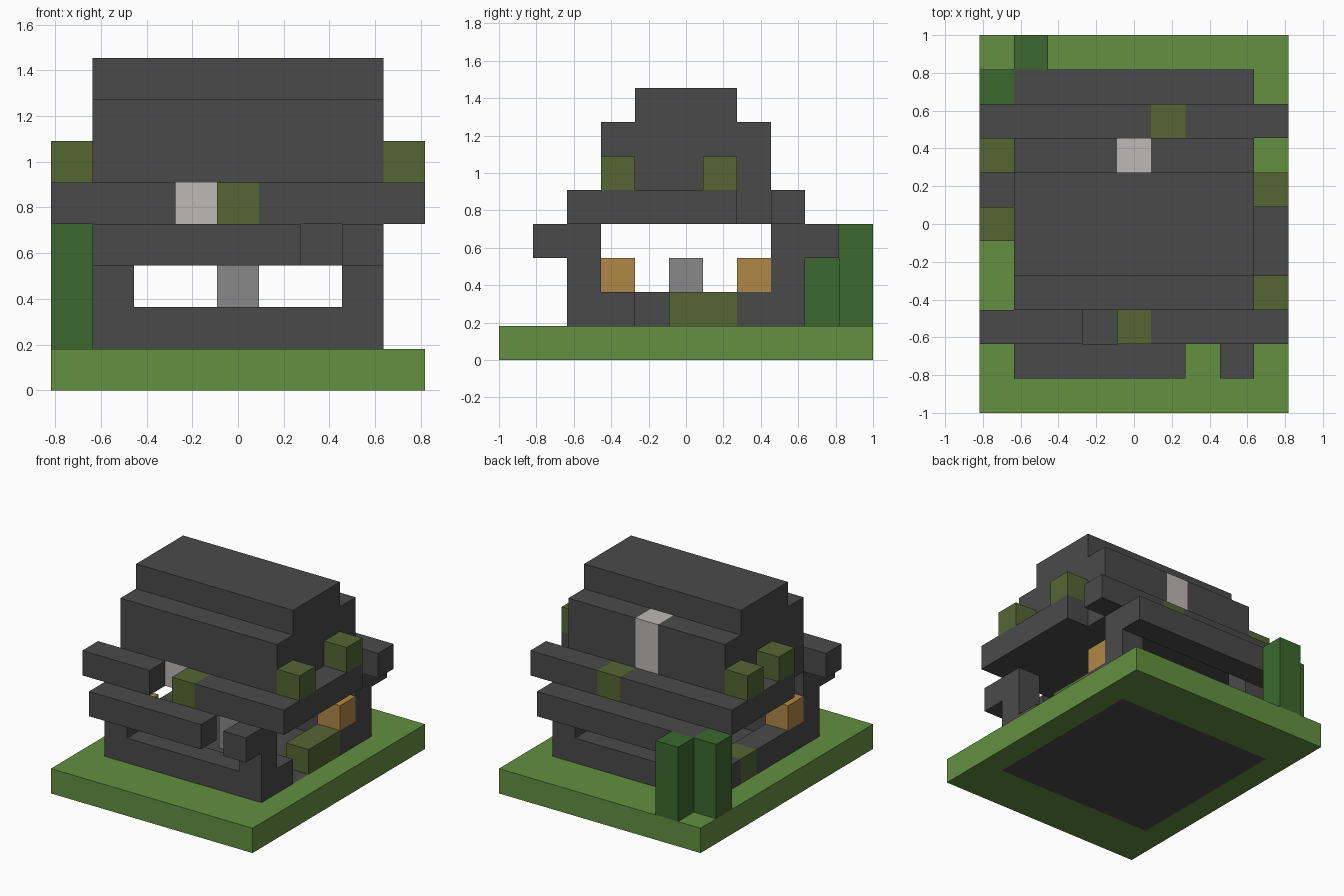
import bpy
import bmesh
from mathutils import Matrix, Vector

default_cube = bpy.data.objects.get("Cube")
if default_cube:
    bpy.data.objects.remove(default_cube, do_unlink=True)

# One block of the building grid; the grid is 9 wide, 11 deep
UNIT = 2 / 11
ORIGIN = Vector((-4.5, -5.5, 0))


def linear(channel):
    c = channel / 255
    return c / 12.92 if c <= 0.04045 else ((c + 0.055) / 1.055) ** 2.4


def material(name, *rgb):
    colour = [linear(c) for c in rgb] + [1]
    mat = bpy.data.materials.new(name)
    mat.diffuse_color = colour
    mat.use_nodes = True
    shader = next(n for n in mat.node_tree.nodes if n.type == "BSDF_PRINCIPLED")
    shader.inputs["Base Color"].default_value = colour
    return mat


stone = material("dark stone", 74, 74, 74)
grass = material("grass green", 98, 144, 64)
leaf = material("leaf green", 60, 105, 46)
moss = material("moss olive", 86, 102, 52)
pale = material("pale plaster", 188, 184, 183)
iron = material("iron grey", 136, 136, 136)
wood = material("warm wood", 176, 136, 70)


def part(name, mat, *boxes):
    """Join boxes given as (start corner, size in blocks) into one object."""
    bm = bmesh.new()
    for corner, size in boxes:
        size = Vector(size)
        centre = (ORIGIN + Vector(corner) + size / 2) * UNIT
        bmesh.ops.create_cube(
            bm, size=1,
            matrix=Matrix.Translation(centre) @ Matrix.Diagonal((*(size * UNIT), 1)))
    mesh = bpy.data.meshes.new(name)
    bm.to_mesh(mesh)
    bm.free()
    mesh.materials.append(mat)
    obj = bpy.data.objects.new(name, mesh)
    bpy.context.scene.collection.objects.link(obj)
    return obj


BLOCK = (1, 1, 1)

# Lawn border around the stone floor
part("lawn", grass,
     ((0, 0, 0), (9, 2, 1)), ((0, 9, 0), (9, 2, 1)),
     ((0, 2, 0), (1, 7, 1)), ((8, 2, 0), (1, 7, 1)))
part("floor", stone, ((1, 2, 0), (7, 7, 1)))

# Low walls, broken on the right side
for name, y in (("front", 2), ("back", 8)):
    part(name + "_low_wall", stone, ((1, y, 1), (7, 1, 1)))
part("left_side_low_wall", stone, ((1, 3, 1), (1, 3, 1)), ((1, 7, 1), BLOCK))
part("right_side_low_wall", stone, ((7, 3, 1), BLOCK), ((7, 7, 1), BLOCK))
part("mossy_wall_blocks", moss, ((7, 5, 1), (1, 2, 1)), ((1, 6, 1), BLOCK))

# Corner posts
for side, x in (("west", 1), ("east", 7)):
    for end, y in (("front", 2), ("back", 8)):
        part(f"{end}_{side}_post", stone, ((x, y, 2), (1, 1, 2)))

# Furnishings
part("wooden_crates", wood, ((1, 3, 2), BLOCK), ((7, 7, 2), BLOCK))
part("iron_pedestal", iron, ((4, 5, 1), (1, 1, 2)))

# Lowest eaves
part("front_lower_eave", stone, ((1, 1, 3), (5, 1, 1)), ((7, 1, 3), BLOCK))
part("back_lower_eave", stone, ((1, 9, 3), (7, 1, 1)))

# Upper eaves with a mossy block in each and a gap in front
part("front_upper_eave", stone, ((0, 2, 4), (3, 1, 1)), ((5, 2, 4), (4, 1, 1)))
part("back_upper_eave", stone, ((0, 8, 4), (5, 1, 1)), ((6, 8, 4), (3, 1, 1)))
part("mossy_eave_blocks", moss, ((4, 2, 4), BLOCK), ((5, 8, 4), BLOCK))

# Ceiling slab and its side ledges
part("ceiling", stone,
     ((1, 4, 4), (7, 4, 1)), ((1, 3, 4), (2, 1, 1)), ((4, 3, 4), (4, 1, 1)))
part("left_side_ledge", stone, ((0, 5, 4), (1, 3, 1)))
part("right_side_ledge", stone, ((8, 3, 4), (1, 4, 1)))
part("mossy_ledge_blocks", moss,
     *[((x, y, 5), BLOCK) for x, y in ((8, 3), (8, 6), (0, 5), (0, 7))])

# Stepped roof with pale patches
part("roof_lower_step", stone,
     ((1, 3, 5), (7, 4, 2)), ((1, 7, 5), (3, 1, 2)), ((5, 7, 5), (3, 1, 2)))
part("roof_ridge", stone, ((1, 4, 7), (7, 3, 1)))
part("pale_patches", pale, ((3, 3, 4), BLOCK), ((4, 7, 5), (1, 1, 2)))

# Tall bushes at the back corner
part("bushes", leaf, *[((x, y, 1), (1, 1, 3)) for x, y in ((0, 9), (1, 10))])
